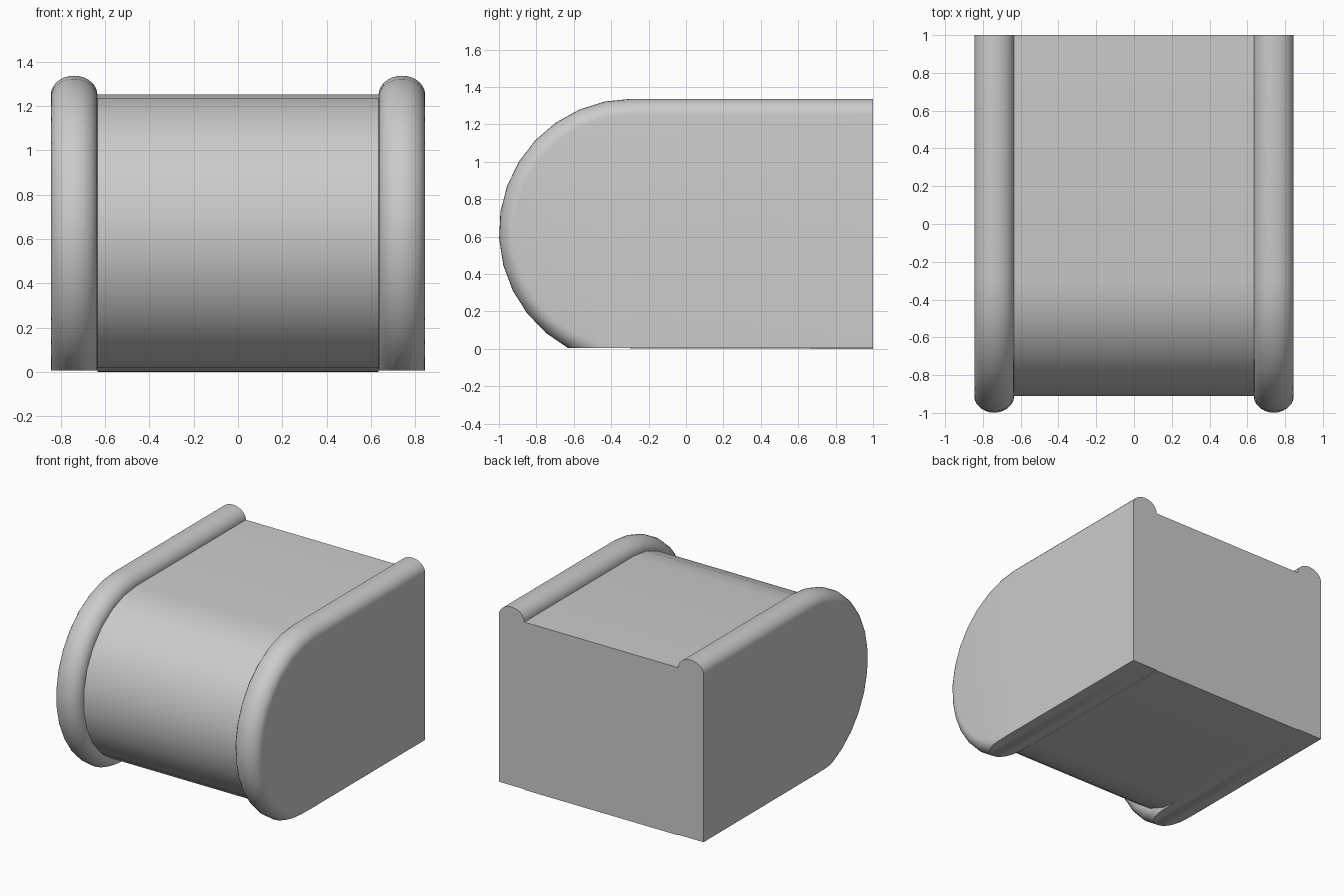
import bpy
import bmesh
from math import sin, cos, pi, asin, radians

cube = bpy.data.objects.get("Cube")
if cube:
    bpy.data.objects.remove(cube)

CENTRE_Y, CENTRE_Z, RADIUS = -0.29, 0.627, 0.625
BACK_Y = 1.0
ARC_STEPS = 13

grey = bpy.data.materials.new("light grey")
grey.use_nodes = True
colour = (0.6, 0.6, 0.6, 1)
grey.diffuse_color = colour
grey.node_tree.nodes["Principled BSDF"].inputs["Base Color"].default_value = colour


def outline(radius, floor):
    """Side outline: square back, round front, cut flat at the floor."""
    end = pi + asin(min(1, (CENTRE_Z - floor) / radius))
    points = [(BACK_Y, floor), (BACK_Y, CENTRE_Z + radius)]
    for i in range(ARC_STEPS + 1):
        a = pi / 2 + (end - pi / 2) * i / ARC_STEPS
        points.append((CENTRE_Y + radius * cos(a), CENTRE_Z + radius * sin(a)))
    return points


def loft(name, sections, floor):
    """Join outlines of given (x, radius) into a closed solid."""
    bm = bmesh.new()
    rings = [[bm.verts.new((x, y, z)) for y, z in outline(r, floor)]
             for x, r in sections]
    for a, b in zip(rings, rings[1:]):
        for i in range(len(a)):
            j = (i + 1) % len(a)
            bm.faces.new((a[i], a[j], b[j], b[i]))
    bm.faces.new(rings[0])
    bm.faces.new(rings[-1])
    bmesh.ops.recalc_face_normals(bm, faces=bm.faces)
    mesh = bpy.data.meshes.new(name)
    bm.to_mesh(mesh)
    bm.free()
    mesh.materials.append(grey)
    obj = bpy.data.objects.new(name, mesh)
    bpy.context.collection.objects.link(obj)
    bpy.ops.object.select_all(action='DESELECT')
    obj.select_set(True)
    bpy.context.view_layer.objects.active = obj
    bpy.ops.object.shade_smooth_by_angle(angle=radians(35))


# Central block with the rounded front
loft("central_body", [(-0.635, RADIUS), (0.635, RADIUS)], 0.0)

# Side panels with a rolled rim
RIM_STEPS = 14
for name, side in (("left_side_panel", 1), ("right_side_panel", -1)):
    rim = []
    for i in range(RIM_STEPS + 1):
        t = pi * i / RIM_STEPS
        rim.append((side * (0.74 + 0.105 * cos(t)), RADIUS + 0.085 * sin(t)))
    loft(name, rim, 0.005)
